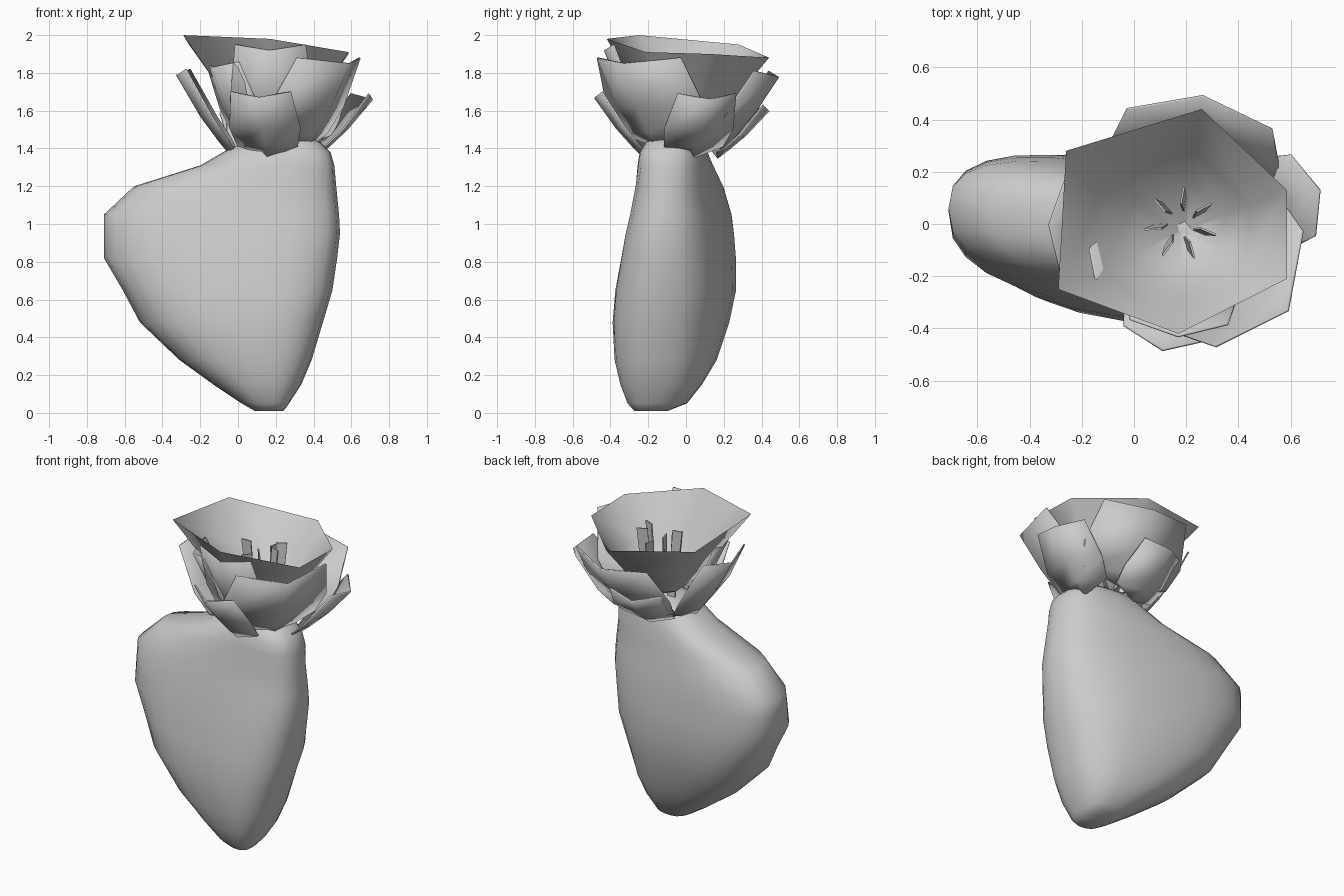
import bpy, bmesh, math
from mathutils import Vector

if "Cube" in bpy.data.objects:
    bpy.data.objects.remove(bpy.data.objects["Cube"], do_unlink=True)

grey = bpy.data.materials.new("plain_grey")
grey.use_nodes = True
grey.diffuse_color = (0.6, 0.6, 0.6, 1)
grey.node_tree.nodes["Principled BSDF"].inputs["Base Color"].default_value = (0.6, 0.6, 0.6, 1)


def loft(name, rings, closed=True, caps=True, thickness=0, angle=60):
    """Skin a list of equal-length point rings."""
    bm = bmesh.new()
    rows = [[bm.verts.new(p) for p in ring] for ring in rings]
    n = len(rows[0])
    for a, b in zip(rows, rows[1:]):
        for i in range(n if closed else n - 1):
            j = (i + 1) % n
            bm.faces.new((a[i], a[j], b[j], b[i]))
    if closed and caps:
        bm.faces.new(rows[0][::-1])
        bm.faces.new(rows[-1])
    bmesh.ops.recalc_face_normals(bm, faces=bm.faces[:])
    mesh = bpy.data.meshes.new(name)
    bm.to_mesh(mesh)
    bm.free()
    obj = bpy.data.objects.new(name, mesh)
    bpy.context.collection.objects.link(obj)
    mesh.materials.append(grey)
    if thickness:
        mod = obj.modifiers.new("thickness", "SOLIDIFY")
        mod.thickness = thickness
        mod.offset = 0
    bpy.ops.object.select_all(action="DESELECT")
    obj.select_set(True)
    bpy.context.view_layer.objects.active = obj
    bpy.ops.object.shade_smooth_by_angle(angle=math.radians(angle))
    return obj


# Pad: height, left and right edge, front and back edge
PAD = [
    (0.01, 0.09, 0.24, -0.24, -0.07),
    (0.05, 0.02, 0.27, -0.28, 0.03),
    (0.15, -0.13, 0.335, -0.32, 0.10),
    (0.28, -0.31, 0.39, -0.355, 0.165),
    (0.48, -0.52, 0.45, -0.37, 0.215),
    (0.65, -0.61, 0.50, -0.355, 0.245),
    (0.82, -0.71, 0.525, -0.325, 0.235),
    (0.95, -0.71, 0.54, -0.30, 0.225),
    (1.05, -0.71, 0.535, -0.275, 0.21),
    (1.20, -0.55, 0.52, -0.24, 0.18),
    (1.31, -0.20, 0.51, -0.215, 0.16),
    (1.38, -0.08, 0.49, -0.20, 0.14),
    (1.43, 0.02, 0.44, -0.17, 0.12),
    (1.46, 0.10, 0.38, -0.12, 0.08),
]


def pad_ring(z, xl, xr, yf, yb, sides=24, power=2.6):
    """Rounded cross-section, turned so that the left lobe sits further back."""
    ring = []
    for i in range(sides):
        t = math.tau * i / sides
        c, s = math.cos(t), math.sin(t)
        x = (xl + xr) / 2 + (xr - xl) / 2 * math.copysign(abs(c) ** (2 / power), c)
        y = (yf + yb) / 2 + (yb - yf) / 2 * math.copysign(abs(s) ** (2 / power), s)
        ring.append((x, y - 0.14 * (x + 0.05), z))
    return ring


loft("cactus_pad", [pad_ring(*row) for row in PAD])

# Inner cup of fused petals, with an uneven rim
RIM = [Vector(p) for p in [
    (-0.29, -0.25, 2.0), (0.17, -0.42, 1.98), (0.585, -0.21, 1.91),
    (0.585, 0.13, 1.9), (0.26, 0.44, 1.88), (-0.26, 0.28, 1.95)]]
BASE = Vector((0.19, -0.03, 1.38))


def cup_ring(spread, rise):
    return [BASE + Vector(((p.x - BASE.x) * spread, (p.y - BASE.y) * spread,
                           (p.z - BASE.z) * rise)) for p in RIM]


loft("inner_cup", [cup_ring(s, r) for s, r in
                   ((0.02, 0.13), (0.4, 0.3), (0.64, 0.6), (1, 1))], caps=False)


def petal(name, angle, reach, top, width, bottom, bend):
    """Petal folded along its middle: narrow foot, wide belly, notched tip."""
    a = math.radians(angle)
    out = Vector((math.cos(a), math.sin(a), 0))
    side = Vector((-out.y, out.x, 0))
    rows = []
    for r, h, w in ((0.42, 0, 0.2), (0.56, 0.2, 0.85), (0.75, 0.5, 1), (1, 1, 0.85)):
        row = []
        for k in (-1, 0, 1):
            rise = 0.03 * abs(k) if h in (0, 1) else 0
            p = out * (reach * r - bend * width * w * abs(k)) + side * (width * w * k)
            row.append((BASE.x + p.x, BASE.y + p.y, bottom + (top - bottom) * h + rise))
        rows.append(row)
    loft(name, rows, closed=False, thickness=0.009)


# Middle petals: angle, reach, top height, half width, fold
for i, (ang, reach, top, w, bend) in enumerate((
        (-37, 0.5, 1.85, 0.325, 0.5), (82, 0.525, 1.78, 0.33, 0.32),
        (-93, 0.4, 1.92, 0.22, 0.3), (-145, 0.4, 1.83, 0.18, 0.45))):
    petal(f"middle_petal_{i + 1}", ang, reach, top, w, 1.39, bend)

# Small outer petals
for i, (ang, reach, top, w, bend) in enumerate((
        (17, 0.545, 1.66, 0.19, 0.42), (-100, 0.46, 1.67, 0.19, 0.42),
        (103, 0.48, 1.6, 0.19, 0.42), (177, 0.515, 1.79, 0.23, 0.3))):
    petal(f"outer_petal_{i + 1}", ang, reach, top, w, 1.35, bend)

# Stamens: thin leaning blades around the centre of the cup
COUNT = 7
for i in range(COUNT):
    a = math.tau * i / COUNT + math.radians(28)
    out = Vector((math.cos(a), math.sin(a), 0))
    side = Vector((-out.y, out.x, 0))
    rings = []
    for z, near, far, lean in ((1.46, 0.05, 0.1, 0), (1.88 - 0.05 * (i % 3), 0.075, 0.14, 0.015)):
        c = Vector((0.18, 0, z)) + side * lean
        rings.append([c + out * r + side * s for r, s in (
            (near, -0.004), (far, -0.004), (far, 0.004), (near, 0.004))])
    loft(f"stamen_{i + 1}", rings, angle=30)
